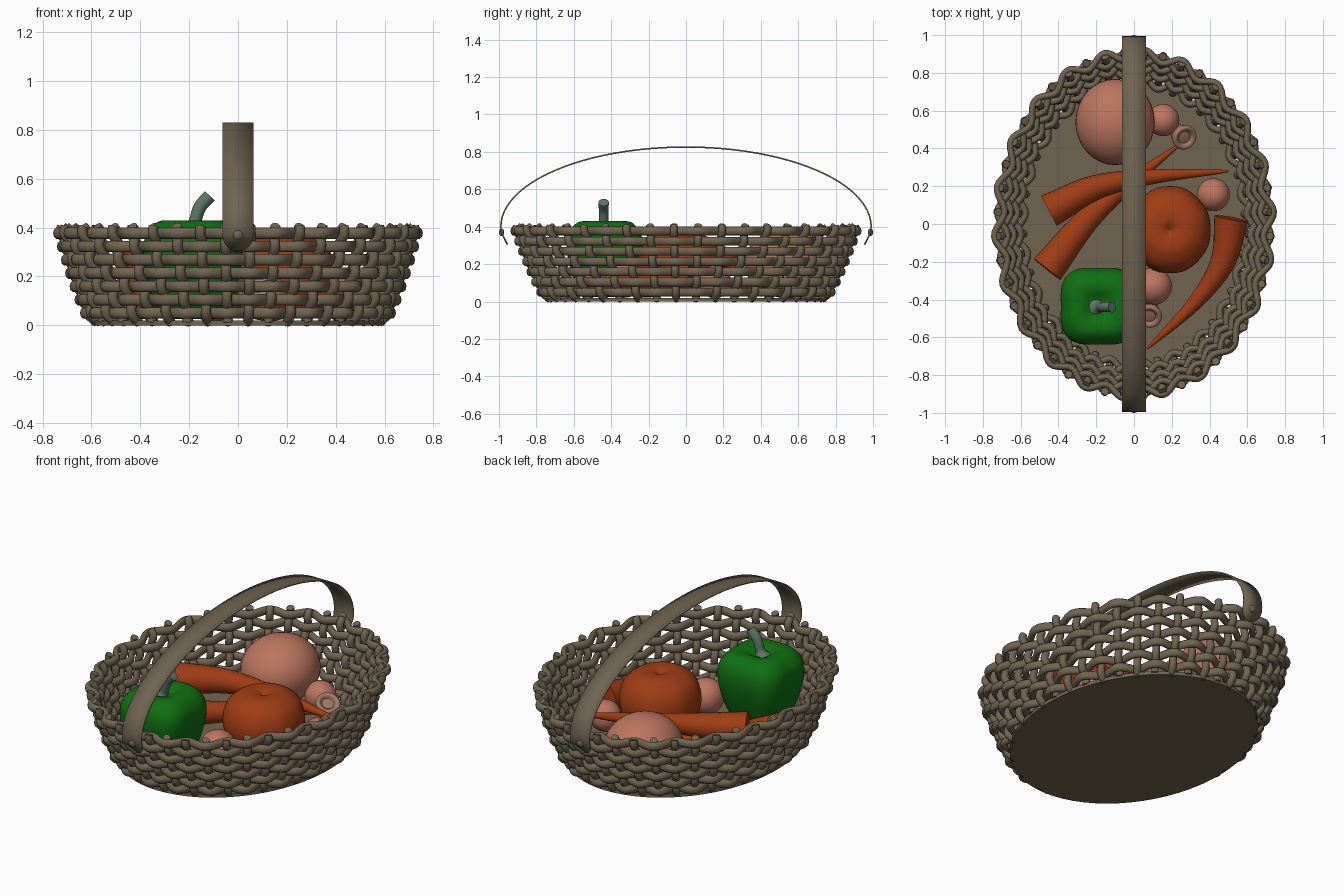
import bpy, bmesh, math
from mathutils import Vector, Matrix
from math import sin, cos, pi

if "Cube" in bpy.data.objects:
    bpy.data.objects.remove(bpy.data.objects["Cube"])


def material(name, rgb):
    m = bpy.data.materials.new(name)
    m.diffuse_color = (*rgb, 1)
    m.use_nodes = True
    m.node_tree.nodes["Principled BSDF"].inputs["Base Color"].default_value = m.diffuse_color
    return m


WICKER = material("wicker brown", (0.165, 0.13, 0.083))
ORANGE = material("carrot orange", (0.35, 0.046, 0.007))
GREEN = material("pepper green", (0.005, 0.16, 0.006))
STEM = material("stem grey green", (0.11, 0.18, 0.13))
PINK = material("potato pink", (0.5, 0.18, 0.115))
PALE = material("mushroom beige", (0.36, 0.19, 0.13))


def finish(name, bm, mat, angle=60):
    bmesh.ops.recalc_face_normals(bm, faces=bm.faces)
    me = bpy.data.meshes.new(name)
    bm.to_mesh(me)
    bm.free()
    ob = bpy.data.objects.new(name, me)
    me.materials.append(mat)
    bpy.context.collection.objects.link(ob)
    bpy.ops.object.select_all(action='DESELECT')
    ob.select_set(True)
    bpy.context.view_layer.objects.active = ob
    bpy.ops.object.shade_smooth_by_angle(angle=math.radians(angle))
    return ob


def spline(pts, n=6):
    """Smooth curve through a few points."""
    p = [Vector(q) for q in pts]
    p = [2 * p[0] - p[1]] + p + [2 * p[-1] - p[-2]]
    out = []
    for i in range(1, len(p) - 2):
        a, b, c, d = p[i - 1:i + 3]
        for k in range(n):
            t = k / n
            out.append(0.5 * (2 * b + (c - a) * t + (2 * a - 5 * b + 4 * c - d) * t * t
                              + (3 * b - a - 3 * c + d) * t ** 3))
    return out + [p[-2]]


def tube(bm, path, radius, up, closed=False, sides=10, squash=1):
    """Sweep a round section along a path; squash scales it along 'up'."""
    n = len(path)
    rings = []
    for i, p in enumerate(path):
        if closed:
            t = path[(i + 1) % n] - path[i - 1]
        else:
            t = path[min(i + 1, n - 1)] - path[max(i - 1, 0)]
        t.normalize()
        side = t.cross(Vector(up)).normalized()
        top = side.cross(t)
        r = radius(i / (n - 1))
        rings.append([bm.verts.new(p + side * r * cos(2 * pi * k / sides)
                                   + top * r * squash * sin(2 * pi * k / sides))
                      for k in range(sides)])
    for i in range(n if closed else n - 1):
        a, b = rings[i], rings[(i + 1) % n]
        for k in range(sides):
            bm.faces.new((a[k], a[(k + 1) % sides], b[(k + 1) % sides], b[k]))
    if not closed:
        bm.faces.new(rings[0])
        bm.faces.new(rings[-1])


def lathe(name, profile, mat, loc, lobe=0, lobes=4, scale=(1, 1, 1), axis=(0, 0, 1), segs=48, n=5):
    """Turn a profile round z, with optional lobes, then lean it along an axis."""
    bm = bmesh.new()
    rows = []
    for r, z in spline(profile, n):
        r = max(r, 0.0005)
        rows.append([bm.verts.new((r * f * cos(t), r * f * sin(t), z))
                     for t in (2 * pi * k / segs for k in range(segs))
                     for f in (1 - lobe * cos(lobes * t),)])
    for a, b in zip(rows, rows[1:]):
        for k in range(segs):
            bm.faces.new((a[k], a[(k + 1) % segs], b[(k + 1) % segs], b[k]))
    bm.faces.new(rows[0])
    bm.faces.new(rows[-1])
    rot = Vector(axis).to_track_quat('Z', 'Y').to_matrix().to_4x4()
    bm.transform(Matrix.Translation(loc) @ rot @ Matrix.Diagonal((*scale, 1)))
    return finish(name, bm, mat)


def ball(name, loc, size, mat):
    bm = bmesh.new()
    bmesh.ops.create_uvsphere(bm, u_segments=32, v_segments=20, radius=1)
    bm.transform(Matrix.Translation(loc) @ Matrix.Diagonal((*size, 1)))
    return finish(name, bm, mat)


# Basket wall: stakes and weavers in a plain over-under weave
N, ROWS, Z0, PITCH = 44, 7, 0.05, 0.0545


def wall(t, z, off):
    u = max(z, 0) / 0.4
    a = 0.572 + 0.148 * u ** 0.75
    b = a + 0.15 + 0.035 * u
    return Vector(((a + off) * cos(t), (b + off) * sin(t), z))


bm = bmesh.new()
for k in range(N):
    t = 2 * pi * (k + 0.5) / N
    path = []
    for i in range(31):
        z = 0.012 + 0.392 * i / 30
        path.append(wall(t, z, -0.013 * cos(pi * (k + (z - Z0) / PITCH))))
    tube(bm, path, lambda s: 0.021, (-sin(t), cos(t), 0))
finish("basket_stakes", bm, WICKER)

bm = bmesh.new()
for r in range(ROWS):
    path = []
    for i in range(N * 6):
        q = i / 6
        path.append(wall(2 * pi * (q + 0.5) / N, Z0 + r * PITCH, 0.027 * cos(pi * (q + r))))
    tube(bm, path, lambda s: 0.018, (0, 0, 1), closed=True, squash=1.35)
finish("basket_weavers", bm, WICKER)

# Basket floor
bm = bmesh.new()
bmesh.ops.create_cone(bm, cap_ends=True, segments=64, radius1=1, radius2=1, depth=0.02)
bm.transform(Matrix.Translation((0, 0, 0.01)) @ Matrix.Diagonal((0.6, 0.75, 1, 1)))
finish("basket_floor", bm, WICKER)

# Handle: a flat strip with rounded ends, arched over the basket
end = []
for i in range(9):
    f = pi / 2 * i / 8
    z = 0.305 + 0.063 * (1 - cos(f))
    end.append((0.955 + 0.5 * (z - 0.305), z, max(0.063 * sin(f), 0.003)))
arch = [(0.99 * cos(f), 0.40 + 0.426 * sin(f), 0.063) for f in (pi * i / 48 for i in range(49))]
strip = end + arch + [(-y, z, w) for y, z, w in reversed(end)]
bm = bmesh.new()
rows = [[bm.verts.new((s * w, y, z)) for s in (-1, 1)] for y, z, w in strip]
for a, b in zip(rows, rows[1:]):
    bm.faces.new((a[0], a[1], b[1], b[0]))
handle = finish("handle", bm, WICKER, 40)
mod = handle.modifiers.new("thickness", 'SOLIDIFY')
mod.thickness = 0.008
mod.offset = 0

# Handle rivets
for s, side in ((-1, "front"), (1, "back")):
    ball(f"rivet_{side}", (0, s * 0.986, 0.37), (0.021, 0.014, 0.021), WICKER)

# Bell pepper and its stem
lathe("pepper", [(0, .05), (.09, .025), (.15, .06), (.19, .15), (.217, .27), (.21, .36),
                 (.16, .42), (.10, .428), (.045, .405), (0, .395)],
      GREEN, (-0.185, -0.435, 0), lobe=0.075, segs=64)
bm = bmesh.new()
tube(bm, spline([(-.19, -.44, .39), (-.175, -.44, .43), (-.155, -.44, .485), (-.115, -.44, .53)]),
     lambda s: 0.024 + 0.03 * max(0, 1 - 3.2 * s) ** 2 + 0.004 * s, (0, 1, 0), sides=14)
finish("pepper_stem", bm, STEM)

# Squat pumpkin with a dimple on top
lathe("pumpkin", [(0, .06), (.11, .03), (.19, .10), (.217, .2), (.19, .3), (.12, .355),
                  (.05, .36), (.015, .345), (0, .335)],
      ORANGE, (0.19, -0.03, 0), lobe=0.008, lobes=8, scale=(1, 1.07, 1))

# Carrots: tapering, gently bent, with a flat cut end
carrots = {
    "carrot_top": [(-.45, .07, .23), (-.2, .195, .23), (.1, .25, .2), (.5, .28, .14)],
    "carrot_left": [(-.46, -.24, .11), (-.25, .02, .10), (-.02, .22, .09), (.24, .42, .08)],
    "carrot_right": [(.515, .03, .13), (.47, -.2, .11), (.32, -.42, .09), (.07, -.66, .07)],
}
for name, pts in carrots.items():
    bm = bmesh.new()
    tube(bm, spline(pts, 8), lambda s: 0.006 + 0.084 * (1 - s) ** 0.85, (0, 0, 1), sides=24)
    finish(name, bm, ORANGE)

# Large round potato
ball("potato", (-0.10, 0.54, 0.205), (0.21, 0.228, 0.187), PINK)

# Mushrooms: round caps, two showing the hollow end of the stalk
caps = [((.155, .55, .105), .085), ((.42, .155, .105), .087), ((.10, -.33, .12), .10)]
for i, (loc, r) in enumerate(caps):
    ball(f"mushroom_cap_{i + 1}", loc, (r, r, r), PINK)
stalks = [((.235, .485, .06), (.4, -.33, .8)), ((.085, -.45, .08), (-.05, -.45, .8))]
for i, (loc, axis) in enumerate(stalks):
    lathe(f"mushroom_stalk_{i + 1}", [(0, -.02), (.04, -.01), (.055, .04), (.067, .075), (.06, .09),
                                      (.045, .088), (.034, .075), (.03, .078), (0, .08)],
          PALE, loc, axis=axis, segs=32)
